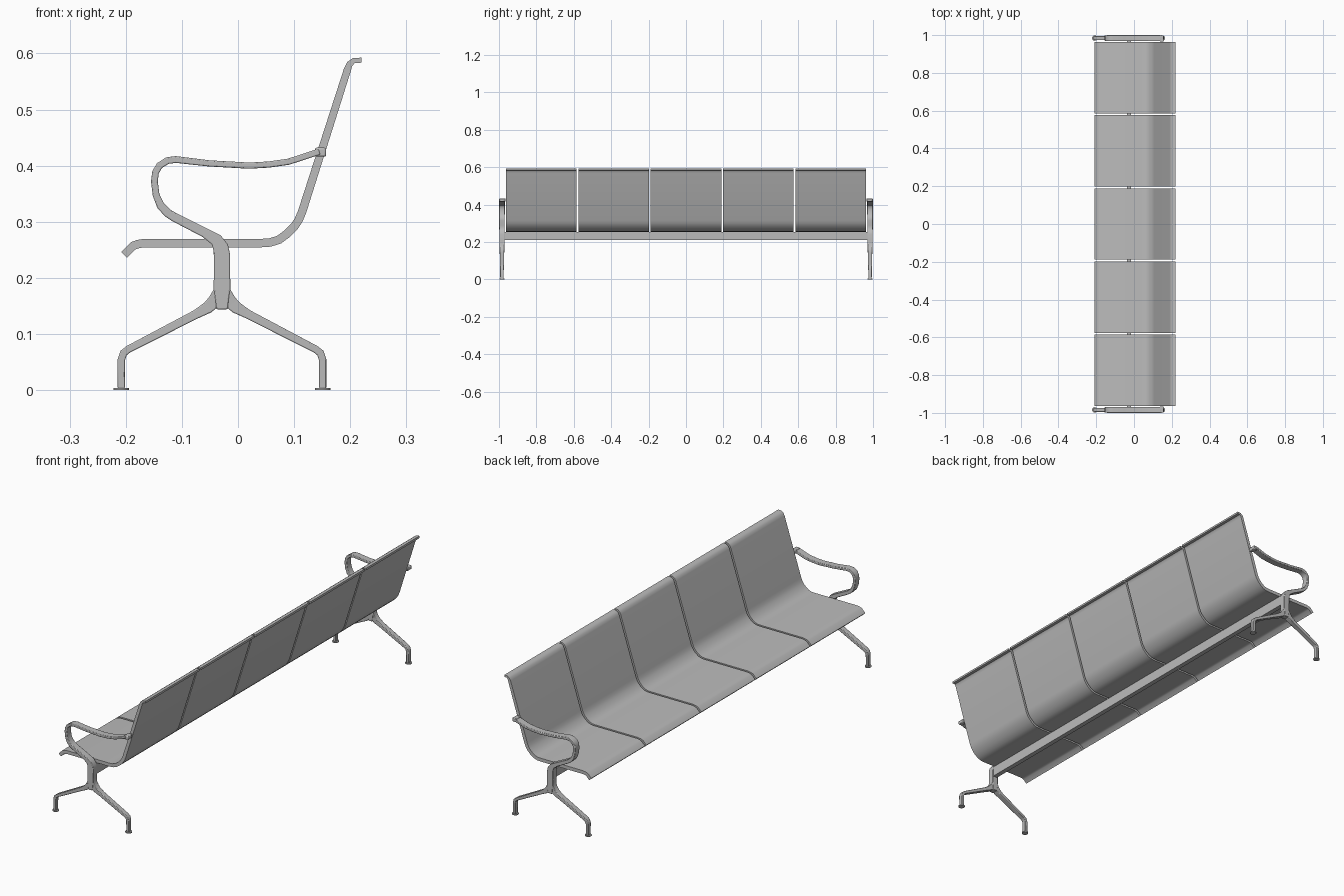
import bpy
import bmesh
from math import radians
from mathutils import Vector

if "Cube" in bpy.data.objects:
    bpy.data.objects.remove(bpy.data.objects["Cube"], do_unlink=True)

GREY = (0.5, 0.5, 0.5, 1)
metal = bpy.data.materials.new("satin_grey")
metal.use_nodes = True
metal.diffuse_color = GREY
metal.node_tree.nodes["Principled BSDF"].inputs["Base Color"].default_value = GREY


def finish(name, bm, bevel=0):
    """Turn a bmesh into a shaded, optionally bevelled object."""
    bmesh.ops.recalc_face_normals(bm, faces=bm.faces)
    mesh = bpy.data.meshes.new(name)
    bm.to_mesh(mesh)
    bm.free()
    mesh.materials.append(metal)
    obj = bpy.data.objects.new(name, mesh)
    bpy.context.collection.objects.link(obj)
    bpy.ops.object.select_all(action="DESELECT")
    obj.select_set(True)
    bpy.context.view_layer.objects.active = obj
    if bevel:
        mod = obj.modifiers.new("soft_edges", "BEVEL")
        mod.width = bevel
        mod.segments = 2
        mod.limit_method = "ANGLE"
        mod.angle_limit = radians(60)
    bpy.ops.object.shade_smooth_by_angle(angle=radians(35))
    return obj


def ribbon(name, path, y, depths, bevel=0, flip=None):
    """Sweep a rectangle along (x, z, width) points; depth in y blends end to end.
    flip mirrors the path about that x."""
    pts = [Vector((2 * flip - p[0] if flip is not None else p[0], p[1])) for p in path]
    bm = bmesh.new()
    rings = []
    last = len(pts) - 1
    for i, p in enumerate(pts):
        before = (p - pts[max(i - 1, 0)]).normalized()
        after = (pts[min(i + 1, last)] - p).normalized()
        tangent = (before + after).normalized()
        side = Vector((-tangent.y, tangent.x))
        # widen at bends so the band keeps its thickness
        miter = max(tangent.dot(after if i < last else before), 0.6)
        side *= path[i][2] / 2 / miter
        half = (depths[0] + (depths[1] - depths[0]) * i / last) / 2
        a, b = p + side, p - side
        rings.append([bm.verts.new(co) for co in (
            (a.x, y - half, a.y), (a.x, y + half, a.y),
            (b.x, y + half, b.y), (b.x, y - half, b.y))])
    for r, s in zip(rings, rings[1:]):
        for k in range(4):
            n = (k + 1) % 4
            bm.faces.new((r[k], r[n], s[n], s[k]))
    bm.faces.new(rings[0])
    bm.faces.new(rings[-1])
    return finish(name, bm, bevel)


def box(name, centre, size, bevel=0):
    bm = bmesh.new()
    bmesh.ops.create_cube(bm, size=1)
    bmesh.ops.scale(bm, vec=size, verts=bm.verts)
    bmesh.ops.translate(bm, vec=centre, verts=bm.verts)
    return finish(name, bm, bevel)


def disc(name, centre, radius, height):
    bm = bmesh.new()
    bmesh.ops.create_cone(bm, cap_ends=True, segments=20, radius1=radius,
                          radius2=radius, depth=height)
    bmesh.ops.translate(bm, vec=centre, verts=bm.verts)
    return finish(name, bm)


# Seat shells: one bent sheet profile, repeated along the bench
T = 0.015
SEAT = [(-.203, .241, T), (-.187, .257, T), (-.179, .26, T), (-.168, .262, T),
        (.042, .262, T), (.057, .263, T), (.073, .268, T), (.088, .279, T),
        (.1, .291, T), (.108, .303, T), (.114, .317, T), (.195, .571, .013),
        (.199, .581, .011), (.206, .587, .009), (.22, .588, .009)]
PITCH = 0.387
for i in range(5):
    ribbon(f"seat_shell_{i + 1}", SEAT, (i - 2) * PITCH, (PITCH - .009,) * 2)

# Beam under the seats
box("support_beam", (-.027, 0, .232), (.021, 1.95, .045))

# End frames
MID = -0.0285
ARM = [(MID, .144, .02), (MID, .18, .029), (MID, .24, .029), (-.031, .255, .027),
       (-.039, .268, .022), (-.06, .281, .017), (-.113, .308, .016),
       (-.126, .316, .015), (-.138, .329, .014), (-.146, .348, .012),
       (-.149, .372, .012), (-.147, .388, .012), (-.14, .4, .012),
       (-.126, .409, .012), (-.111, .411, .012), (-.051, .404, .011),
       (.02, .4, .011), (.055, .402, .011), (.09, .407, .011), (.145, .425, .011)]
LEG = [(-.036, .21, .014), (-.036, .178, .015), (-.041, .159, .024),
       (-.054, .147, .021), (-.075, .135, .016), (-.195, .073, .013),
       (-.204, .066, .013), (-.208, .054, .013), (-.208, .003, .013)]
for side, y in (("left", .984), ("right", -.984)):
    ribbon(f"armrest_{side}", ARM, y, (.028, .032), bevel=.002)
    box(f"arm_clamp_{side}", (.147, y * .998, .424), (.02, .033, .016), bevel=.003)
    for end, flip in (("front", None), ("back", MID)):
        ribbon(f"{end}_leg_{side}", LEG, y, (.028, .018), bevel=.002, flip=flip)
        foot_x = LEG[-1][0] if flip is None else 2 * MID - LEG[-1][0]
        disc(f"{end}_foot_{side}", (foot_x, y, .002), .014, .004)
